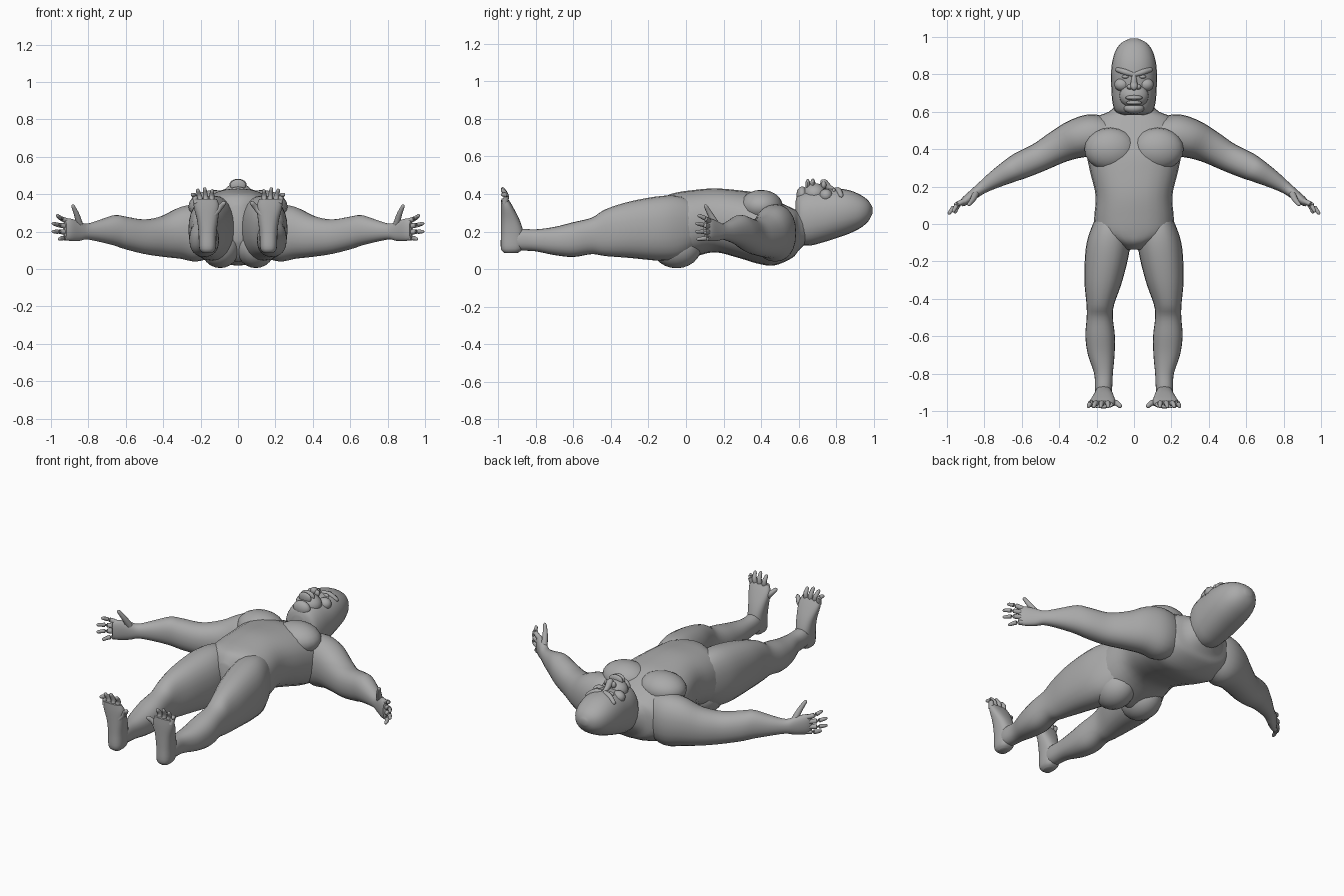
import bpy, bmesh, math
from mathutils import Vector as V

if "Cube" in bpy.data.objects:
    bpy.data.objects.remove(bpy.data.objects["Cube"])

skin = bpy.data.materials.new("grey_skin")
skin.diffuse_color = (0.4, 0.4, 0.4, 1)
skin.use_nodes = True
skin.node_tree.nodes["Principled BSDF"].inputs["Base Color"].default_value = skin.diffuse_color


def spline(rows, n):
    """Catmull-Rom interpolation of rows of numbers."""
    out = []
    for i in range(len(rows) - 1):
        a, b, c, d = (rows[max(0, min(len(rows) - 1, i + k))] for k in (-1, 0, 1, 2))
        for j in range(n):
            t = j / n
            out.append([0.5 * (2*q + (r - p)*t + (2*p - 5*q + 4*r - s)*t*t + (3*q - p - 3*r + s)*t**3)
                        for p, q, r, s in zip(a, b, c, d)])
    return out + [list(rows[-1])]


def finish(name, bm, angle=40):
    bmesh.ops.recalc_face_normals(bm, faces=bm.faces)
    me = bpy.data.meshes.new(name)
    bm.to_mesh(me)
    bm.free()
    ob = bpy.data.objects.new(name, me)
    bpy.context.collection.objects.link(ob)
    me.materials.append(skin)
    bpy.ops.object.select_all(action='DESELECT')
    ob.select_set(True)
    bpy.context.view_layer.objects.active = ob
    bpy.ops.object.shade_smooth_by_angle(angle=math.radians(angle))
    return ob


def loft(name, rings, side=1, sides=24, power=2.0):
    """Skin over rings of (centre, half axis, half axis)."""
    bm = bmesh.new()
    sq = lambda v: math.copysign(abs(v) ** (2 / power), v)
    loops = []
    for c, a, b in rings:
        loop = []
        for k in range(sides):
            t = 2 * math.pi * k / sides
            p = c + a * sq(math.cos(t)) + b * sq(math.sin(t))
            loop.append(bm.verts.new((p.x * side, p.y, p.z)))
        loops.append(loop)
    for l0, l1 in zip(loops, loops[1:]):
        for k in range(sides):
            m = (k + 1) % sides
            bm.faces.new((l0[k], l0[m], l1[m], l1[k]))
    bm.faces.new(loops[0])
    bm.faces.new(loops[-1])
    return finish(name, bm)


def along_y(name, rows, side=1, power=2.0):
    """Rows: y, centre x, half width, low z, high z."""
    rings = [(V((x, y, (lo + hi) / 2)), V((w, 0, 0)), V((0, 0, (hi - lo) / 2)))
             for y, x, w, lo, hi in spline(rows, 4)]
    return loft(name, rings, side, power=power)


def tube(name, rows, side=1, flat=1.0):
    """Round-ended tapered tube, rows: x, y, z, radius."""
    pts = spline(rows, 4)
    rings = []
    for i, (x, y, z, r) in enumerate(pts):
        d = (V(pts[min(i + 1, len(pts) - 1)][:3]) - V(pts[max(i - 1, 0)][:3])).normalized()
        a = d.orthogonal().normalized()
        b = d.cross(a)
        rings.append((V((x, y, z)), a * r, b * r * flat))
    c, a, b = rings[-1]
    rings += [(c + d * a.length * 0.6, a * 0.75, b * 0.75), (c + d * a.length, a * 0.2, b * 0.2)]
    return loft(name, rings, side, 10)


def blob(name, c, r, side=1):
    bm = bmesh.new()
    bmesh.ops.create_uvsphere(bm, u_segments=20, v_segments=12, radius=1)
    for v in bm.verts:
        v.co = V(((c[0] + v.co.x * r[0]) * side, c[1] + v.co.y * r[1], c[2] + v.co.z * r[2]))
    return finish(name, bm)


# Trunk from neck to crotch
along_y("torso", [(.65, 0, .08, .15, .29), (.60, 0, .135, .10, .31), (.565, 0, .21, .06, .325),
                  (.47, 0, .265, .02, .37), (.38, 0, .255, .03, .405), (.28, 0, .235, .06, .42),
                  (.15, 0, .205, .09, .43), (.03, 0, .213, .06, .42), (-.05, 0, .205, .04, .408),
                  (-.10, 0, .11, .08, .39), (-.135, 0, .05, .15, .34)], power=2.4)

# Head
along_y("head", [(.582, 0, .05, .23, .36), (.60, 0, .098, .14, .40), (.65, 0, .115, .125, .42),
                 (.72, 0, .121, .14, .425), (.80, 0, .123, .165, .43), (.87, 0, .116, .19, .42),
                 (.93, 0, .097, .22, .395), (.97, 0, .065, .255, .365), (.992, 0, .02, .295, .33)], power=2.2)

# Face
blob("muzzle", (0, .685, .40), (.078, .065, .058))
blob("chin", (0, .618, .395), (.055, .03, .045))
tube("nose", [(0, .80, .415, .012), (0, .765, .432, .016), (0, .735, .458, .022)])
blob("upper_lip", (0, .675, .452), (.046, .014, .03))
blob("lower_lip", (0, .648, .448), (.042, .013, .032))

for s, tag in ((1, "right"), (-1, "left")):
    blob("nostril_" + tag, (.022, .733, .448), (.017, .014, .02), s)
    blob("eye_" + tag, (.045, .787, .418), (.019, .010, .014), s)
    tube("brow_" + tag, [(.008, .800, .422, .014), (.05, .813, .418, .016), (.088, .825, .392, .013)], s)
    blob("cheek_" + tag, (.065, .745, .392), (.04, .035, .035), s)

    # Chest and seat
    blob("chest_muscle_" + tag, (.125, .40, .335), (.14, .115, .087), s)
    blob("buttock_" + tag, (.095, -.05, .115), (.105, .13, .11), s)

    # Leg
    along_y("leg_" + tag, [(.08, .12, .06, .14, .34), (-.02, .128, .10, .06, .385), (-.13, .14, .118, .045, .39),
                           (-.30, .163, .102, .06, .36), (-.43, .18, .074, .07, .318),
                           (-.50, .183, .07, .08, .275), (-.60, .181, .079, .065, .25),
                           (-.70, .175, .071, .075, .225), (-.80, .163, .05, .095, .212),
                           (-.88, .163, .046, .10, .215), (-.93, .163, .04, .11, .205)], s, 2.3)

    # Foot, sole facing forward
    foot = [(.085, .163, .025, -.965, -.90), (.11, .163, .044, -.985, -.87), (.19, .163, .048, -.985, -.865),
            (.26, .163, .056, -.985, -.885), (.33, .168, .068, -.985, -.92), (.375, .175, .062, -.983, -.947)]
    loft("foot_" + tag, [(V((x, (lo + hi) / 2, z)), V((w, 0, 0)), V((0, (hi - lo) / 2, 0)))
                         for z, x, w, lo, hi in spline(foot, 4)], s, power=2.5)
    for i, (x0, x1, z1) in enumerate([(.222, .243, .405), (.198, .215, .428), (.170, .178, .435), (.142, .138, .425)]):
        tube(f"toe_{i + 1}_{tag}", [(x0, -.965, .35, .016), ((x0 + x1) / 2, -.957, .39, .014),
                                    (x1, -.975, z1 - .008, .010)], s)
    tube("big_toe_" + tag, [(.13, -.962, .29, .018), (.10, -.955, .325, .016), (.075, -.973, .352, .012)], s)

    # Arm and palm: x, y, half thickness, low z, high z
    arm = spline([(.12, .47, .09, .07, .33), (.22, .475, .112, .04, .345), (.31, .455, .105, .055, .33),
                  (.40, .415, .09, .065, .285), (.50, .36, .078, .08, .265), (.60, .315, .073, .105, .28),
                  (.66, .285, .064, .125, .288), (.74, .24, .048, .145, .262), (.81, .195, .033, .158, .242),
                  (.85, .165, .028, .15, .255), (.90, .125, .024, .15, .27), (.925, .105, .014, .16, .26)], 4)
    rings = []
    for i, (x, y, h, lo, hi) in enumerate(arm):
        p, q = arm[max(i - 1, 0)], arm[min(i + 1, len(arm) - 1)]
        n = V((p[1] - q[1], q[0] - p[0], 0)).normalized()
        rings.append((V((x, y, (lo + hi) / 2)), n * h, V((0, 0, (hi - lo) / 2))))
    loft("arm_" + tag, rings, s, power=2.2)

    # Fingers and thumb
    for i, (z0, tip) in enumerate([(.252, (.965, .07, .285)), (.226, (.988, .058, .243)),
                                   (.198, (.988, .058, .2)), (.168, (.955, .065, .16))]):
        mid = ((.90 + tip[0]) / 2 + .01, (.125 + tip[1]) / 2 + .008, (z0 + tip[2]) / 2)
        tube(f"finger_{i + 1}_{tag}", [(.90, .125, z0, .015), (*mid, .013), (*tip, .009)], s)
    tube("thumb_" + tag, [(.845, .165, .23, .02), (.862, .13, .29, .015), (.882, .105, .335, .010)], s)
